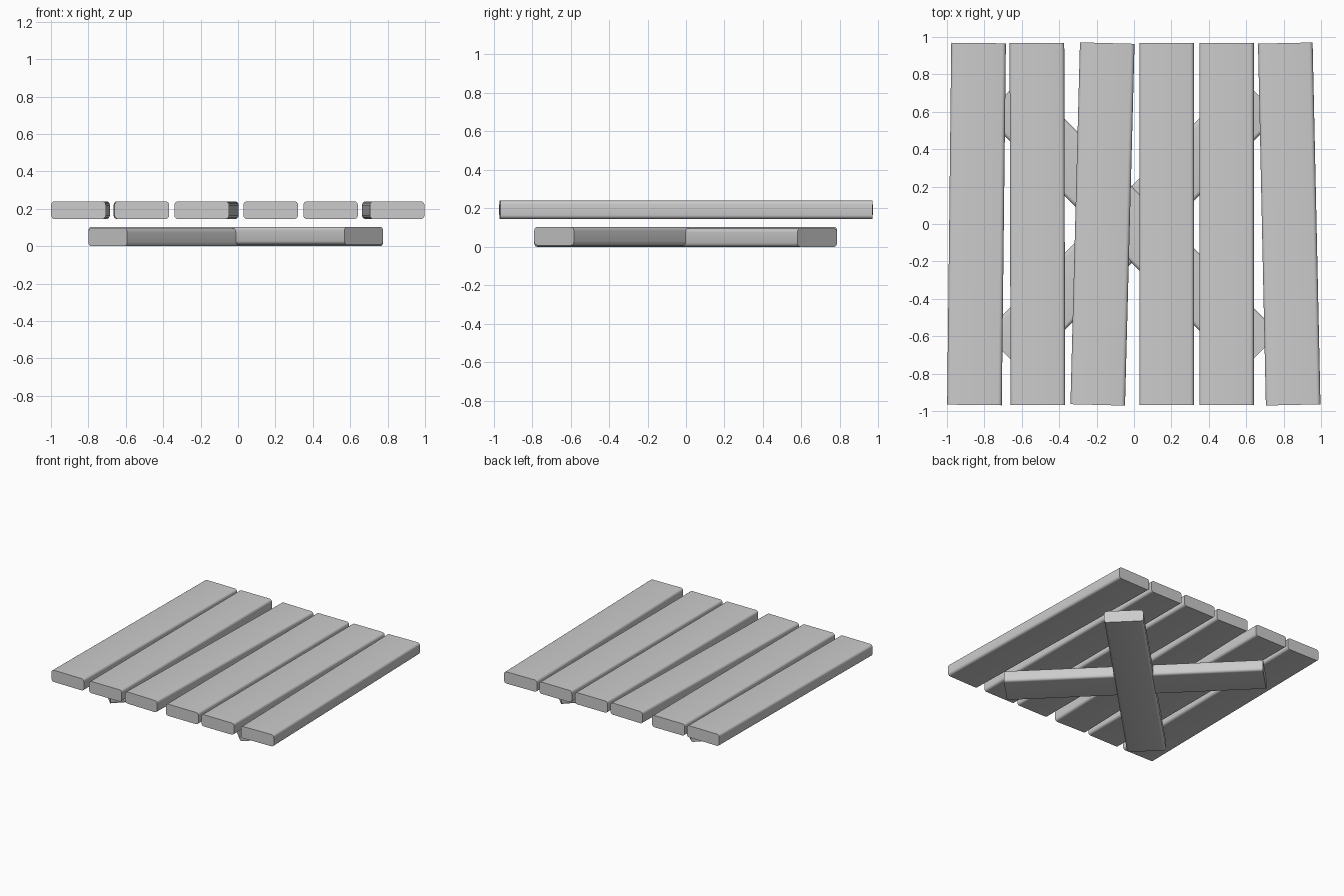
import bpy, bmesh, math

if "Cube" in bpy.data.objects:
    bpy.data.objects.remove(bpy.data.objects["Cube"])

LENGTH, WIDTH, THICK, ROUND = 1.935, 0.292, 0.095, 0.02


def board(name, x, y, z_bottom, angle):
    """Board along y with rounded long edges and square-cut ends."""
    bm = bmesh.new()
    bmesh.ops.create_cube(bm, size=1.0)
    bmesh.ops.scale(bm, vec=(WIDTH, LENGTH, THICK), verts=bm.verts)
    long_edges = [e for e in bm.edges
                  if abs(e.verts[0].co.y - e.verts[1].co.y) > 0.5]
    bmesh.ops.bevel(bm, geom=long_edges, offset=ROUND, segments=4,
                    profile=0.5, affect='EDGES')
    mesh = bpy.data.meshes.new(name)
    bm.to_mesh(mesh)
    bm.free()
    ob = bpy.data.objects.new(name, mesh)
    bpy.context.collection.objects.link(ob)
    ob.location = (x, y, z_bottom + THICK / 2)
    ob.rotation_euler.z = angle
    bpy.ops.object.select_all(action='DESELECT')
    ob.select_set(True)
    bpy.context.view_layer.objects.active = ob
    bpy.ops.object.shade_smooth_by_angle(angle=math.radians(35))
    return ob


# Top planks: x at the back end and at the front end (slightly skewed)
planks = [(-0.831, -0.853), (-0.519, -0.514), (-0.143, -0.194),
          (0.175, 0.175), (0.495, 0.495), (0.809, 0.851)]
for i, (back, front) in enumerate(planks, 1):
    board(f"plank_{i}", (back + front) / 2, 0, 0.145,
          -math.atan2(back - front, LENGTH))

# Crossed braces underneath
board("brace_lower", -0.012, -0.002, 0.0, math.radians(-45))
board("brace_upper", -0.012, -0.002, 0.008, math.radians(45))
